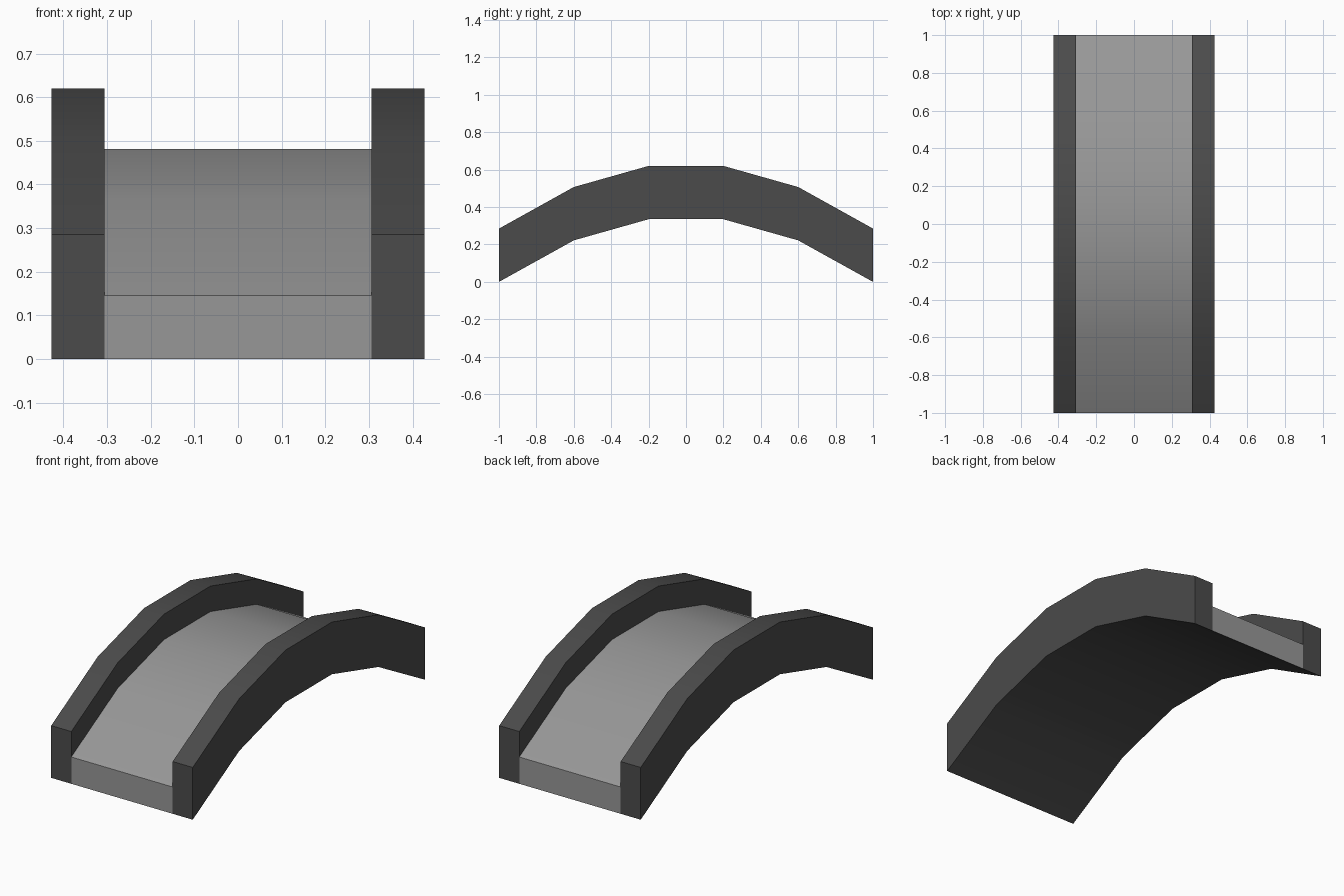
import bpy
import bmesh
from math import radians

cube = bpy.data.objects.get("Cube")
if cube:
    bpy.data.objects.remove(cube, do_unlink=True)


def material(name, value):
    mat = bpy.data.materials.new(name)
    mat.use_nodes = True
    colour = (value, value, value, 1)
    mat.diffuse_color = colour
    mat.node_tree.nodes["Principled BSDF"].inputs["Base Color"].default_value = colour
    return mat


dark = material("dark grey", 0.07)
light = material("light grey", 0.31)

# Arch line along the length: (y, height of the underside)
half_arch = [(-1, 0), (-0.6, 0.222), (-0.2, 0.335)]
arch = half_arch + [(-y, z) for y, z in reversed(half_arch)]

# Channel section: a deck between two raised side walls
OUTER, INNER = 0.427, 0.306
WALL, DECK = 0.285, 0.146
half_section = [(-INNER, 0), (-OUTER, 0), (-OUTER, WALL), (-INNER, WALL), (-INNER, DECK)]
section = half_section + [(-x, z) for x, z in reversed(half_section)]
count = len(section)

# Sweep the section along the arch
bm = bmesh.new()
rings = [[bm.verts.new((x, y, z + h)) for x, h in section] for y, z in arch]
for a, b in zip(rings, rings[1:]):
    for i in range(count):
        j = (i + 1) % count
        bm.faces.new((a[i], a[j], b[j], b[i]))

# Close both ends: wall, deck, wall
for ring in (rings[0], rings[-1]):
    bm.faces.new(ring[:5])
    bm.faces.new(ring[5:])
    bm.faces.new((ring[0], ring[4], ring[5], ring[9]))
bmesh.ops.recalc_face_normals(bm, faces=bm.faces[:])

# Deck top and deck ends are light, walls and underside dark
for face in bm.faces:
    on_deck = all(abs(v.co.x) < INNER + 0.01 for v in face.verts)
    hidden_or_side = face.normal.z < -0.5 or abs(face.normal.x) > 0.5
    face.material_index = int(on_deck and not hidden_or_side)

mesh = bpy.data.meshes.new("arched_bridge")
bm.to_mesh(mesh)
bm.free()
mesh.materials.append(dark)
mesh.materials.append(light)
bridge = bpy.data.objects.new("arched_bridge", mesh)
bpy.context.collection.objects.link(bridge)

# Smooth the gentle bends of the arch, keep the corners sharp
bpy.ops.object.select_all(action="DESELECT")
bridge.select_set(True)
bpy.context.view_layer.objects.active = bridge
bpy.ops.object.shade_smooth_by_angle(angle=radians(30))
